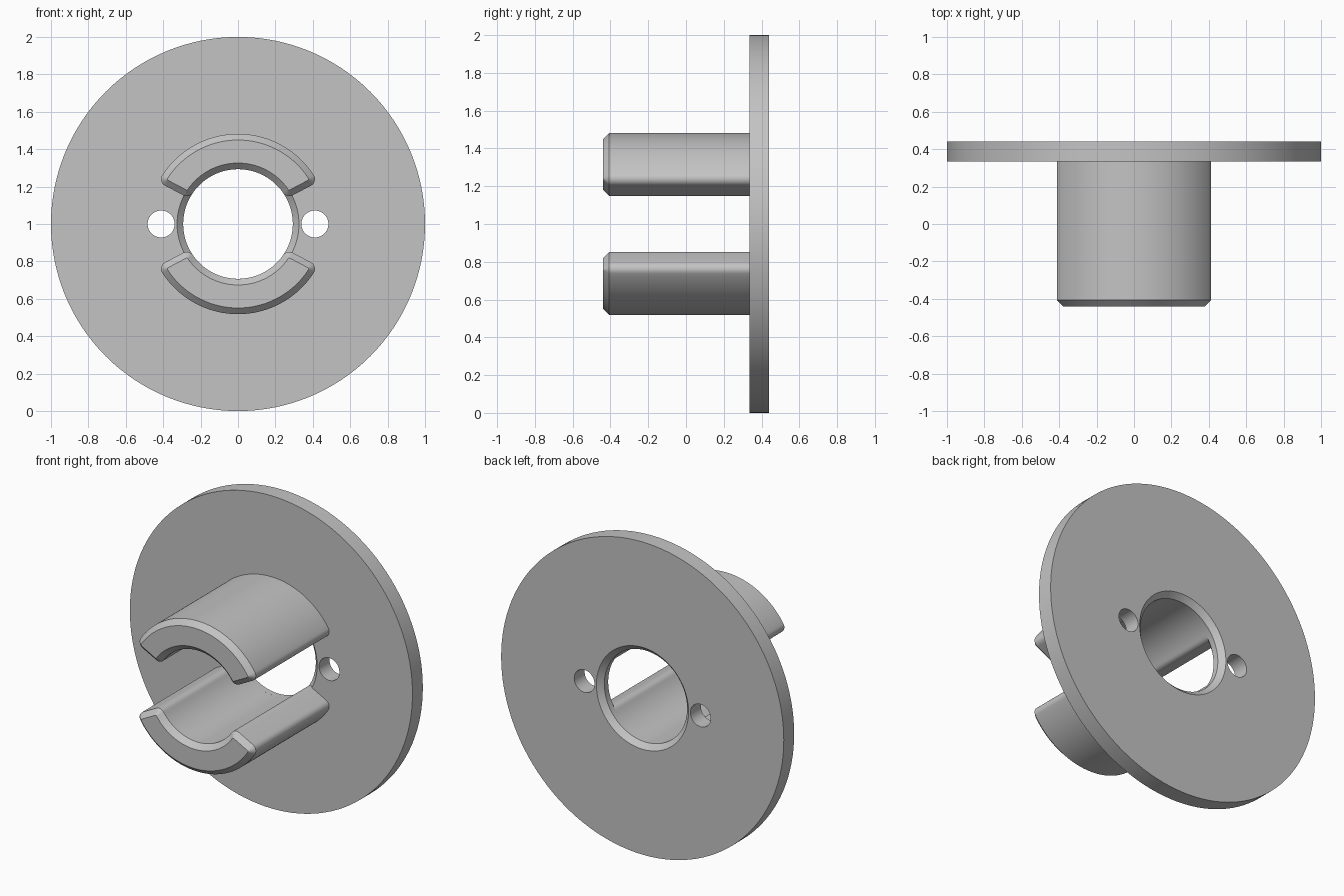
import bpy
import bmesh
from math import sin, cos, asin, pi, radians

cube = bpy.data.objects.get("Cube")
if cube:
    bpy.data.objects.remove(cube)

CENTRE_Z = 1.0
FRONT, PLATE_FRONT, BACK = -0.44, 0.335, 0.44
BORE, OUTER = 0.293, 0.482      # inner and outer radius of the prongs
CHAMFER, FILLET = 0.033, 0.04
END_ANGLE = radians(27.7)

grey = bpy.data.materials.new("Plain grey")
grey.use_nodes = True
colour = (0.55, 0.55, 0.55, 1)
grey.diffuse_color = colour
grey.node_tree.nodes["Principled BSDF"].inputs["Base Color"].default_value = colour


def finish(name, bm):
    """Turn a bmesh into a smooth-by-angle object."""
    bmesh.ops.recalc_face_normals(bm, faces=bm.faces)
    mesh = bpy.data.meshes.new(name)
    bm.to_mesh(mesh)
    bm.free()
    mesh.materials.append(grey)
    obj = bpy.data.objects.new(name, mesh)
    bpy.context.collection.objects.link(obj)
    bpy.ops.object.select_all(action='DESELECT')
    obj.select_set(True)
    bpy.context.view_layer.objects.active = obj
    bpy.ops.object.shade_smooth_by_angle(angle=radians(25))
    return obj


def bridge(bm, a, b):
    for i in range(len(a)):
        j = (i + 1) % len(a)
        bm.faces.new((a[i], a[j], b[j], b[i]))


def ring(bm, points, y):
    return [bm.verts.new((x, y, CENTRE_Z + z)) for x, z in points]


def circle(radius, n=128, cx=0.0):
    return [(cx + radius * cos(2 * pi * i / n), radius * sin(2 * pi * i / n))
            for i in range(n)]


def arc(cx, cz, radius, start, end, n):
    return [(cx + radius * cos(start + (end - start) * i / n),
             cz + radius * sin(start + (end - start) * i / n)) for i in range(n + 1)]


def prong_outline(inset):
    """Arc-shaped section with rounded corners, shrunk by inset."""
    r_out, r_in = OUTER - FILLET, BORE + FILLET
    a_out = END_ANGLE + asin(FILLET / r_out)
    a_in = END_ANGLE + asin(FILLET / r_in)
    f = FILLET - inset
    side = END_ANGLE - pi / 2
    right = arc(r_in * cos(a_in), r_in * sin(a_in), f, a_in - pi, side, 8)
    right[0:0] = arc(0, 0, BORE + inset, pi / 2, a_in, 24)[:-1]
    # the inner corner turns from the bore to the radial end face
    right += arc(r_out * cos(a_out), r_out * sin(a_out), f, side, a_out, 8)
    right += arc(0, 0, OUTER - inset, a_out, pi / 2, 24)[1:]
    left = [(-x, z) for x, z in reversed(right[1:-1])]
    return right + left


def prong(name, sign):
    bm = bmesh.new()
    stations = [(CHAMFER, FRONT), (0, FRONT + CHAMFER), (0, PLATE_FRONT + CHAMFER)]
    loops = [ring(bm, [(x, sign * z) for x, z in prong_outline(d)], y)
             for d, y in stations]
    for a, b in zip(loops, loops[1:]):
        bridge(bm, a, b)
    bm.faces.new(loops[0])
    bm.faces.new(loops[-1])
    return finish(name, bm)


# Round plate with a bore chamfered on both sides
bm = bmesh.new()
profile = [(1.0, PLATE_FRONT), (1.0, BACK), (BORE + CHAMFER, BACK),
           (BORE, BACK - CHAMFER), (BORE, PLATE_FRONT + CHAMFER),
           (BORE + CHAMFER, PLATE_FRONT)]
loops = [ring(bm, circle(r), y) for r, y in profile]
for k, loop in enumerate(loops):
    bridge(bm, loop, loops[(k + 1) % len(loops)])
plate = finish("round_plate", bm)

# Two small screw holes
bm = bmesh.new()
for cx in (-0.411, 0.411):
    ends = [ring(bm, circle(0.072, 48, cx), y) for y in (0.2, 0.6)]
    bridge(bm, *ends)
    for end in ends:
        bm.faces.new(end)
cutter = finish("hole_cutter", bm)
cutter.hide_render = True
bpy.context.view_layer.objects.active = plate
cut = plate.modifiers.new("screw_holes", 'BOOLEAN')
cut.operation = 'DIFFERENCE'
cut.solver = 'EXACT'
cut.object = cutter
while plate.modifiers[0] != cut:
    bpy.ops.object.modifier_move_up(modifier=cut.name)
bpy.ops.object.modifier_apply(modifier=cut.name)
bpy.data.objects.remove(cutter)
bpy.context.view_layer.objects.active = plate
plate.select_set(True)
bpy.ops.object.shade_smooth_by_angle(angle=radians(25))

# Pair of curved prongs
prong("upper_prong", 1)
prong("lower_prong", -1)
